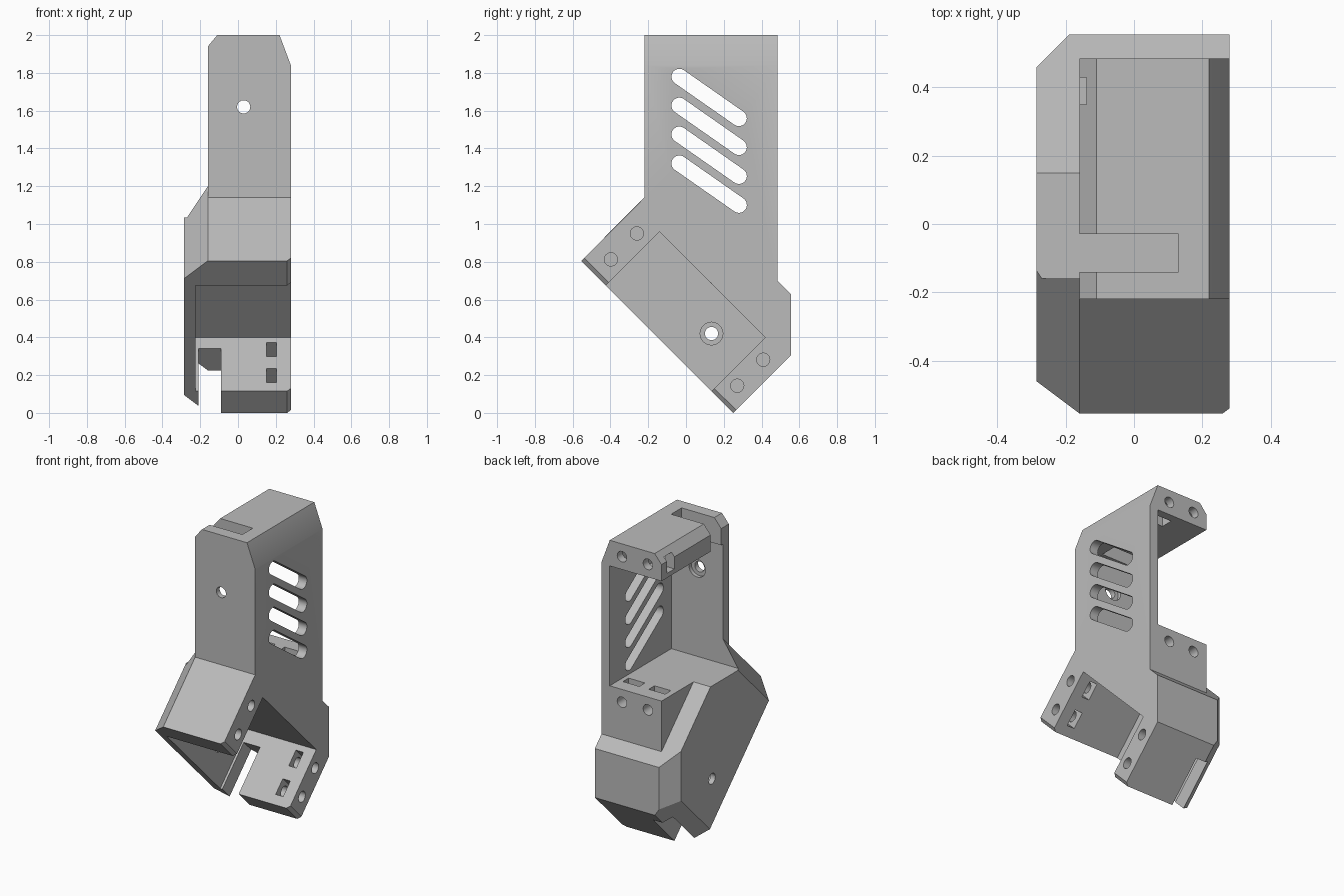
import bpy, bmesh, math
from mathutils import Vector, Matrix

cube = bpy.data.objects.get("Cube")
if cube:
    bpy.data.objects.remove(cube, do_unlink=True)

grey = bpy.data.materials.new("plain grey")
grey.use_nodes = True
grey.diffuse_color = (0.5, 0.5, 0.5, 1)
grey.node_tree.nodes["Principled BSDF"].inputs["Base Color"].default_value = (0.5, 0.5, 0.5, 1)

TILT = Matrix.Rotation(math.radians(45), 4, 'X')
S = math.sqrt(0.5)


def make(name, bm):
    bmesh.ops.recalc_face_normals(bm, faces=bm.faces)
    mesh = bpy.data.meshes.new(name)
    bm.to_mesh(mesh)
    bm.free()
    mesh.materials.append(grey)
    ob = bpy.data.objects.new(name, mesh)
    bpy.context.collection.objects.link(ob)
    return ob


def block(name, x, y, z, planes=(), tilted=False):
    """Box from ranges, trimmed by (point, outward normal) planes."""
    bm = bmesh.new()
    bmesh.ops.create_cube(bm, size=1)
    for v in bm.verts:
        v.co = Vector([r[0] if c < 0 else r[1] for c, r in zip(v.co, (x, y, z))])
    if tilted:
        # tilted ranges are given as y+z and z-y
        bmesh.ops.transform(bm, verts=bm.verts, matrix=TILT @ Matrix.Diagonal((1, S, S, 1)))
    for point, normal in planes:
        bmesh.ops.bisect_plane(bm, geom=bm.verts[:] + bm.edges[:] + bm.faces[:],
                               plane_co=point, plane_no=normal, clear_outer=True)
        bmesh.ops.holes_fill(bm, edges=[e for e in bm.edges if e.is_boundary])
    return make(name, bm)


def rod(name, a, b, r, sides=32):
    """Cylinder from a to b."""
    a, b = Vector(a), Vector(b)
    bm = bmesh.new()
    turn = (b - a).to_track_quat('Z', 'Y').to_matrix().to_4x4()
    bmesh.ops.create_cone(bm, cap_ends=True, segments=sides, radius1=r, radius2=r,
                          depth=(b - a).length,
                          matrix=Matrix.Translation((a + b) / 2) @ turn)
    return make(name, bm)


def slot(name, p, q, r, x):
    """Round-ended slot running along x."""
    bm = bmesh.new()
    side = math.atan2(q[1] - p[1], q[0] - p[0])
    ring = []
    for c, start in ((p, side + math.pi / 2), (q, side - math.pi / 2)):
        for i in range(13):
            t = start + math.pi * i / 12
            ring.append(bm.verts.new((x[0], c[0] + r * math.cos(t), c[1] + r * math.sin(t))))
    face = bm.faces.new(ring)
    new = bmesh.ops.extrude_face_region(bm, geom=[face])["geom"]
    bmesh.ops.translate(bm, verts=[g for g in new if isinstance(g, bmesh.types.BMVert)],
                        vec=(x[1] - x[0], 0, 0))
    return make(name, bm)


def combine(target, other, op):
    other.hide_render = True
    mod = target.modifiers.new(op, 'BOOLEAN')
    mod.operation, mod.solver, mod.object = op, 'EXACT', other
    bpy.context.view_layer.objects.active = target
    bpy.ops.object.modifier_apply(modifier=mod.name)
    bpy.data.objects.remove(other, do_unlink=True)


# Tilted lower housing with chamfered ends
body = block("bracket_housing", (-0.285, 0.28), (0.25, 1.185), (-0.25, 1.36), [
    ((-0.16, -0.68, 0.68), (-1.5, -1, 1)),
    ((-0.16, 0.125, -0.125), (-1.5, 1, -1)),
    ((-0.19, 0.555, 0), (-1, 1, 0)),
    ((0, 0.555, 0), (0, 1, 0)),
    ((0.26, 0.125, 0.125), (1.5, -1, -1)),
], tilted=True)

# Upright upper housing
upper = block("upper_housing", (-0.16, 0.28), (-0.22, 0.485), (0.69, 2.0), [
    ((-0.11, 0, 2), (-1.2, 0, 1)),
    ((0.22, 0, 2), (2.67, 0, 1)),
])
combine(body, upper, 'UNION')

# Main openings
cutters = [
    block("upper_cavity", (-0.4, 0.22), (-0.16, 0.7), (1.035, 1.83)),
    block("lower_recess", (-0.225, 0.4), (0.1, 0.82), (-0.02, 1.10), tilted=True),
    block("end_notch", (-0.21, -0.09), (0.1, 0.70), (-0.5, 0.1), tilted=True),
    block("top_groove", (-0.3, 0.13), (-0.14, -0.03), (1.75, 2.1)),
    block("side_nut_trap", (-0.3, 0.0), (0.35, 0.43), (1.86, 1.965)),
    block("upper_nut_trap", (0.07, 0.19), (0.35, 0.43), (1.8, 1.965)),
]

# Vent slots in the side wall
for i in range(4):
    drop = i * 0.153
    cutters.append(slot("vent", (-0.035, 1.78 - drop), (0.28, 1.56 - drop), 0.042, (0.15, 0.4)))

# Screw holes and nut traps in the tilted end walls
for p, trap in ((-0.127, (-0.21, 0.05)), (1.21, (1.05, 1.29))):
    for q in (0.415, 0.69):
        y, z = (q - p) / 2, (q + p) / 2
        cutters.append(rod("end_screw", (0.06, y, z), (0.4, y, z), 0.035))
        cutters.append(block("end_nut_trap", (0.15, 0.205), (q - 0.075, q + 0.075), trap, tilted=True))

# Screw holes in the back lips
for x in (0.13, -0.06):
    for z in (1.915, 0.95):
        cutters.append(rod("lip_screw", (x, 0.22, z), (x, 0.6, z), 0.035))
    cutters.append(block("lip_nut_trap", (x - 0.06, x + 0.06), (0.33, 0.39), (0.88, 1.1)))

# Mounting holes with countersinks
cutters += [
    rod("front_hole", (0.03, -0.4, 1.62), (0.03, -0.1, 1.62), 0.035),
    rod("front_counterbore", (0.03, -0.185, 1.62), (0.03, -0.1, 1.62), 0.06),
    rod("floor_hole", (-0.4, 0.135, 0.42), (-0.1, 0.135, 0.42), 0.035),
    rod("floor_counterbore", (-0.25, 0.135, 0.42), (-0.1, 0.135, 0.42), 0.06),
]
for c in cutters:
    combine(body, c, 'DIFFERENCE')

# Keep flat faces crisp and hole walls smooth
bpy.ops.object.select_all(action='DESELECT')
body.select_set(True)
bpy.context.view_layer.objects.active = body
bpy.ops.object.shade_smooth_by_angle(angle=math.radians(25))
